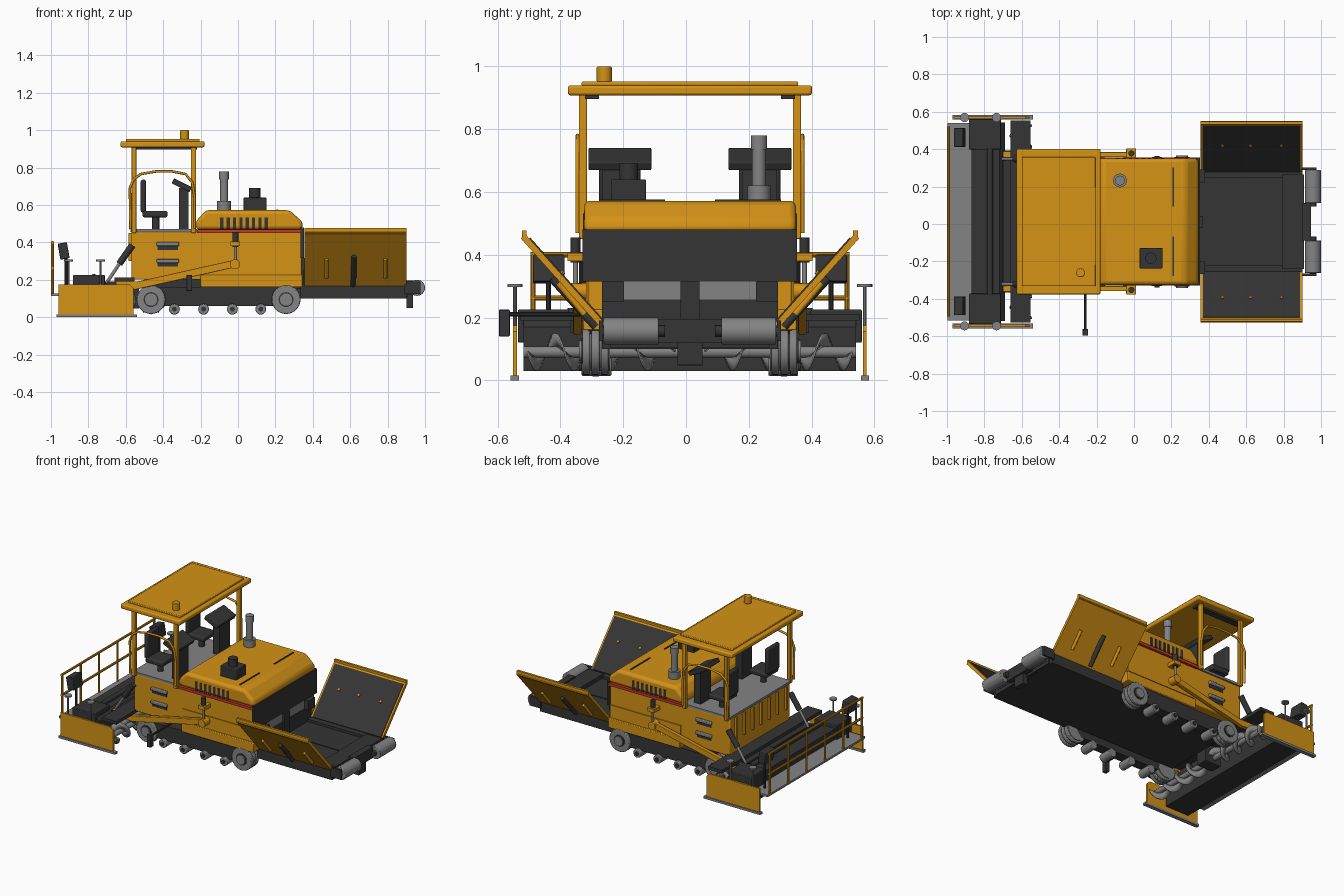
import bpy, bmesh, math
from mathutils import Vector

cube = bpy.data.objects.get("Cube")
if cube:
    bpy.data.objects.remove(cube, do_unlink=True)


def material(name, rgb):
    m = bpy.data.materials.new(name)
    m.use_nodes = True
    m.diffuse_color = (*rgb, 1)
    m.node_tree.nodes["Principled BSDF"].inputs["Base Color"].default_value = (*rgb, 1)
    return m


YELLOW = material("amber_yellow", (0.66, 0.29, 0.008))
DARK = material("charcoal", (0.035, 0.035, 0.035))
GRAY = material("steel_gray", (0.23, 0.23, 0.235))
RED = material("stripe_red", (0.55, 0.04, 0.02))
CENTRE_Y = 0.0125
SIDES = ((1, "left"), (-1, "right"))
parts = []


def finish(name, bm, mat, bevel=0, segments=2):
    bmesh.ops.recalc_face_normals(bm, faces=bm.faces)
    me = bpy.data.meshes.new(name)
    bm.to_mesh(me)
    bm.free()
    me.materials.append(mat)
    ob = bpy.data.objects.new(name, me)
    ob.location.y = CENTRE_Y
    bpy.context.collection.objects.link(ob)
    if bevel:
        mod = ob.modifiers.new("Bevel", "BEVEL")
        mod.width, mod.segments, mod.limit_method = bevel, segments, "ANGLE"
    parts.append(ob)
    return ob


def prism(name, pts, axis, a, b, mat, bevel=0, segments=2):
    """Extrude a 2D outline along an axis: 'x' uses (y, z), 'y' uses (x, z)."""
    bm = bmesh.new()
    place = (lambda p, t: (t, p[0], p[1])) if axis == "x" else (lambda p, t: (p[0], t, p[1]))
    ends = [[bm.verts.new(place(p, t)) for p in pts] for t in (a, b)]
    bm.faces.new(ends[0])
    bm.faces.new(ends[1])
    for i in range(len(pts)):
        j = (i + 1) % len(pts)
        bm.faces.new((ends[0][i], ends[0][j], ends[1][j], ends[1][i]))
    return finish(name, bm, mat, bevel, segments)


def box(name, x0, x1, y0, y1, z0, z1, mat, bevel=0):
    return prism(name, [(x0, z0), (x1, z0), (x1, z1), (x0, z1)], "y", y0, y1, mat, bevel)


def cyl(name, p, q, r, mat, n=20, r2=None, bevel=0):
    p, q = Vector(p), Vector(q)
    bm = bmesh.new()
    bmesh.ops.create_cone(bm, cap_ends=True, segments=n, radius1=r,
                          radius2=r if r2 is None else r2, depth=(q - p).length)
    rot = (q - p).to_track_quat("Z", "Y").to_matrix()
    for v in bm.verts:
        v.co = rot @ v.co + (p + q) / 2
    return finish(name, bm, mat, bevel)


def tube(name, pts, r, mat):
    cu = bpy.data.curves.new(name, "CURVE")
    cu.dimensions, cu.bevel_depth, cu.bevel_resolution = "3D", r, 2
    sp = cu.splines.new("POLY")
    sp.points.add(len(pts) - 1)
    for pt, co in zip(sp.points, pts):
        pt.co = (*co, 1)
    cu.materials.append(mat)
    ob = bpy.data.objects.new(name, cu)
    ob.location.y = CENTRE_Y
    bpy.context.collection.objects.link(ob)


def slab(p, q, t0, t1):
    """Four-point outline running p to q, between two offsets along its normal."""
    p, q = Vector(p), Vector(q)
    n = Vector((p.y - q.y, q.x - p.x)).normalized()
    return [p + n * t0, q + n * t0, q + n * t1, p + n * t1]


# Main body, hood and platform
box("engine_body", -0.22, 0.34, -0.325, 0.325, 0.2, 0.47, YELLOW, 0.006)
box("rear_body", -0.57, -0.2, -0.325, 0.325, 0.2, 0.456, YELLOW, 0.006)
box("platform_deck", -0.575, -0.22, -0.33, 0.33, 0.456, 0.472, GRAY)
hood = [(-0.225, 0.468), (0.345, 0.468), (0.345, 0.51), (0.275, 0.572), (-0.17, 0.572), (-0.225, 0.515)]
prism("hood", hood, "y", -0.338, 0.338, YELLOW, 0.02, 3)
box("front_bulkhead", 0.335, 0.352, -0.342, 0.342, 0.315, 0.48, DARK)
box("conveyor_tunnel_plate", 0.335, 0.35, -0.21, 0.21, 0.255, 0.315, GRAY)
box("conveyor_tunnel_base", 0.335, 0.352, -0.28, 0.28, 0.1, 0.258, DARK)
box("tunnel_divider", 0.345, 0.365, -0.03, 0.03, 0.12, 0.315, DARK)
for i in range(7):
    y = -0.27 + i * 0.09
    box("rear_rib", -0.585, -0.565, y - 0.006, y + 0.006, 0.3, 0.45, YELLOW)

for s, side in SIDES:
    box(side + "_stripe", -0.22, 0.338, s * 0.32, s * 0.342, 0.45, 0.468, RED)
    box(side + "_fender", -0.2, 0.345, s * 0.25, s * 0.34, 0.16, 0.225, YELLOW, 0.004)
    box(side + "_side_panel", -0.2, 0.335, s * 0.32, s * 0.331, 0.232, 0.315, YELLOW)
    box(side + "_tunnel_cheek", 0.34, 0.38, s * 0.21, s * 0.28, 0.25, 0.315, DARK)
    box(side + "_hood_slot", 0.205, 0.214, s * 0.08, s * 0.29, 0.568, 0.576, DARK)
    for i in range(8):
        x = -0.095 + i * 0.034
        box(side + "_vent", x, x + 0.017, s * 0.33, s * 0.341, 0.473, 0.532, DARK)
    for z in (0.29, 0.38):
        box(side + "_step", -0.435, -0.315, s * 0.32, s * 0.34, z, z + 0.022, GRAY, 0.005)
        box(side + "_step_recess", -0.43, -0.32, s * 0.32, s * 0.328, z - 0.02, z, DARK)

# Exhaust, air cleaner and beacon
for r, z0, z1 in ((0.037, 0.565, 0.62), (0.022, 0.62, 0.74), (0.026, 0.735, 0.78)):
    cyl("exhaust", (-0.075, 0.22, z0), (-0.075, 0.22, z1), r, GRAY)
box("air_cleaner_box", 0.03, 0.152, -0.25, -0.14, 0.565, 0.64, DARK, 0.004)
cyl("air_cleaner_cap", (0.09, -0.195, 0.64), (0.09, -0.195, 0.69), 0.03, DARK)
cyl("beacon", (-0.286, -0.273, 0.95), (-0.286, -0.273, 1.0), 0.024, YELLOW, bevel=0.004)

# Canopy with posts and side hoops
box("canopy", -0.628, -0.179, -0.389, 0.389, 0.908, 0.94, YELLOW, 0.008)
box("canopy_top_panel", -0.6, -0.205, -0.345, 0.345, 0.938, 0.952, YELLOW, 0.004)
for s, side in SIDES:
    for x in (-0.557, -0.238):
        box(side + "_canopy_post", x - 0.013, x + 0.013, s * 0.328, s * 0.354, 0.45, 0.91, YELLOW, 0.004)
    box(side + "_canopy_lamp_bar", -0.57, -0.22, s * 0.29, s * 0.335, 0.896, 0.91, DARK)
    hoop = [(-0.575, 0.47), (-0.578, 0.69), (-0.56, 0.735), (-0.52, 0.765), (-0.44, 0.779),
            (-0.35, 0.779), (-0.28, 0.765), (-0.245, 0.72), (-0.232, 0.64), (-0.232, 0.47)]
    tube(side + "_hoop", [(x, s * 0.358, z) for x, z in hoop], 0.007, YELLOW)

    # Seats and control consoles
    y = s * 0.223
    cyl(side + "_seat_pedestal", (-0.44, y, 0.47), (-0.44, y, 0.54), 0.02, DARK)
    box(side + "_seat_cushion", -0.51, -0.377, y - 0.068, y + 0.068, 0.533, 0.568, DARK, 0.01)
    box(side + "_seat_back", -0.52, -0.492, y - 0.066, y + 0.066, 0.56, 0.735, DARK, 0.01)
    box(side + "_console_column", -0.315, -0.265, y - 0.055, y + 0.055, 0.47, 0.69, DARK)
    panel = slab((-0.355, 0.715), (-0.26, 0.668), 0, 0.03)
    prism(side + "_console_panel", panel, "y", y - 0.1, y + 0.1, DARK, 0.004)

# Crawler undercarriage
box("belly_plate", -0.5, 0.9, -0.24, 0.24, 0.1, 0.15, DARK)
box("belly_frame", -0.5, 0.345, -0.25, 0.25, 0.15, 0.21, DARK)
teeth = [(-0.465 + r * math.cos(a), 0.096 + r * math.sin(a)) for k in range(36)
         for a in [k * math.tau / 36] for r in [0.084 if k % 3 == 0 else 0.072]]
for s, side in SIDES:
    frame = [(-0.42, 0.16), (-0.4, 0.06), (0.22, 0.06), (0.3, 0.16)]
    prism(side + "_track_frame", frame, "y", s * 0.255, s * 0.325, DARK)
    prism(side + "_sprocket", teeth, "y", s * 0.29, s * 0.31, GRAY)
    for x in (-0.465, 0.257):
        for a, b in ((0.26, 0.284), (0.288, 0.314), (0.318, 0.342)):
            cyl(side + "_track_wheel", (x, s * a, 0.094), (x, s * b, 0.094), 0.077, GRAY, 32, bevel=0.005)
        cyl(side + "_wheel_core", (x, s * 0.255, 0.094), (x, s * 0.34, 0.094), 0.064, GRAY, 24)
        cyl(side + "_wheel_ring", (x, s * 0.335, 0.094), (x, s * 0.346, 0.094), 0.04, DARK)
        cyl(side + "_wheel_hub", (x, s * 0.335, 0.094), (x, s * 0.354, 0.094), 0.033, GRAY)
    for x in (-0.34, -0.184, -0.03, 0.122):
        cyl(side + "_track_roller", (x, s * 0.25, 0.043), (x, s * 0.345, 0.043), 0.029, GRAY, bevel=0.004)
        cyl(side + "_roller_cap", (x, s * 0.34, 0.043), (x, s * 0.352, 0.043), 0.013, DARK, 12)

# Hopper floor, wings and push rollers
for s, side in SIDES:
    box(side + "_conveyor", 0.345, 0.91, s * 0.004, s * 0.235, 0.13, 0.158, DARK)
    box(side + "_conveyor_edge", 0.345, 0.9, s * 0.235, s * 0.28, 0.1, 0.175, DARK)
    low, high = (s * 0.275, 0.175), (s * 0.53, 0.46)
    wing = slab(low, high, -s * 0.012, s * 0.008)
    prism(side + "_hopper_wing", wing, "x", 0.355, 0.9, YELLOW)
    lining = slab((s * 0.275, 0.175), (s * 0.518, 0.447), s * 0.005, s * 0.012)
    prism(side + "_wing_lining", lining, "x", 0.368, 0.888, DARK)
    box(side + "_wing_lip", 0.355, 0.9, s * 0.52, s * 0.535, 0.445, 0.477, YELLOW)
    for x, mat in ((0.473, YELLOW), (0.623, DARK), (0.788, YELLOW)):
        cyl(side + "_wing_rib", (x, s * 0.335, 0.21), (x, s * 0.42, 0.31), 0.01, mat, 12)
        cyl(side + "_wing_bolt", (x, s * 0.413, 0.335), (x, s * 0.403, 0.347), 0.008, YELLOW, 8)
    cyl(side + "_wing_cylinder", (0.615, s * 0.30, 0.17), (0.62, s * 0.44, 0.325), 0.013, DARK, 12)
    cyl(side + "_push_roller", (0.957, s * 0.1, 0.157), (0.957, s * 0.275, 0.157), 0.043, GRAY, 24, bevel=0.004)
    cyl(side + "_roller_axle", (0.957, s * 0.08, 0.157), (0.957, s * 0.29, 0.157), 0.018, DARK)
    box(side + "_roller_arm", 0.89, 0.975, s * 0.277, s * 0.29, 0.125, 0.19, DARK)
box("hopper_apron", 0.79, 0.908, -0.253, 0.253, 0.105, 0.185, DARK)
box("push_bar", 0.9, 0.945, -0.1, 0.1, 0.12, 0.195, DARK)
box("tow_hook", 0.9, 0.935, -0.04, 0.04, 0.05, 0.13, DARK)

# Tow arms, tow-point cylinders and screed lift cylinders
for s, side in SIDES:
    arm = slab((-0.56, 0.165), (0.0, 0.29), -0.02, 0.02)
    prism(side + "_tow_arm", arm, "y", s * 0.345, s * 0.372, YELLOW, 0.003)
    box(side + "_tow_link", -0.7, -0.54, s * 0.345, s * 0.372, 0.15, 0.19, YELLOW)
    cyl(side + "_tow_pivot", (-0.016, s * 0.33, 0.283), (-0.016, s * 0.385, 0.283), 0.027, YELLOW)
    cyl(side + "_tow_cylinder", (-0.014, s * 0.365, 0.375), (-0.014, s * 0.365, 0.455), 0.016, DARK)
    cyl(side + "_tow_rod", (-0.014, s * 0.365, 0.28), (-0.014, s * 0.365, 0.375), 0.008, GRAY, 12)
    box(side + "_tow_bracket", -0.04, 0.012, s * 0.32, s * 0.39, 0.38, 0.405, YELLOW)
    cyl(side + "_lift_cylinder", (-0.565, s * 0.335, 0.385), (-0.635, s * 0.335, 0.285), 0.018, DARK)
    cyl(side + "_lift_rod", (-0.635, s * 0.335, 0.285), (-0.705, s * 0.335, 0.18), 0.009, GRAY, 12)
cyl("side_sensor_bar", (-0.26, -0.32, 0.21), (-0.26, -0.58, 0.21), 0.007, DARK, 10)
box("side_sensor", -0.275, -0.245, -0.609, -0.574, 0.14, 0.225, DARK, 0.003)

# Auger, with opposite spirals on each side
cyl("auger_shaft", (-0.605, -0.53, 0.09), (-0.605, 0.53, 0.09), 0.018, GRAY)
box("auger_gearbox", -0.65, -0.53, -0.04, 0.04, 0.045, 0.17, DARK)
for s, side in SIDES:
    bm = bmesh.new()
    rows = []
    for k in range(97):
        a = k * math.tau / 24
        rows.append([bm.verts.new((-0.605 + r * math.cos(a), s * (0.05 + k * 0.0049),
                                   0.09 + r * math.sin(a))) for r in (0.015, 0.06)])
    for p, q in zip(rows, rows[1:]):
        bm.faces.new((p[0], p[1], q[1], q[0]))
    flight = finish(side + "_auger_flight", bm, GRAY)
    flight.modifiers.new("Thickness", "SOLIDIFY").thickness = 0.006

# Screed with end plates, walkway and rail
screed = [(-0.87, 0.03), (-0.69, 0.03), (-0.69, 0.17), (-0.72, 0.2), (-0.87, 0.2)]
prism("screed_body", screed, "y", -0.53, 0.53, DARK)
box("auger_cover", -0.66, -0.553, -0.54, 0.54, 0.19, 0.212, DARK)
box("screed_link_beam", -0.7, -0.65, -0.38, 0.38, 0.15, 0.19, DARK)
cyl("screed_top_tube", (-0.77, -0.39, 0.215), (-0.77, 0.39, 0.215), 0.016, DARK)
box("walkway", -0.997, -0.865, -0.528, 0.528, 0.113, 0.127, GRAY)
for s, side in SIDES:
    box(side + "_extension_box", -0.882, -0.712, s * 0.385, s * 0.548, 0.12, 0.225, DARK, 0.004)
    plate = [(-0.96, 0.015), (-0.56, 0.015), (-0.56, 0.155), (-0.58, 0.175), (-0.96, 0.175)]
    prism(side + "_end_plate", plate, "y", s * 0.551, s * 0.563, YELLOW)
    box(side + "_skid", -0.97, -0.54, s * 0.545, s * 0.571, 0, 0.015, GRAY)
    for x in (-0.906, -0.735):
        cyl(side + "_crank", (x, s * 0.557, 0.03), (x, s * 0.557, 0.3), 0.006, GRAY, 10)
        cyl(side + "_crank_wheel", (x, s * 0.557, 0.298), (x, s * 0.557, 0.307), 0.024, GRAY)
    tilt = slab((-0.905, 0.315), (-0.92, 0.4), -0.005, 0.045)
    prism(side + "_screed_panel", tilt, "y", s * 0.4, s * 0.5, DARK, 0.004)
    cyl(side + "_panel_stand", (-0.92, s * 0.45, 0.12), (-0.92, s * 0.45, 0.33), 0.008, DARK, 10)
for z in (0.4, 0.262):
    cyl("walkway_rail", (-0.992, -0.508, z), (-0.992, 0.508, z), 0.008, YELLOW, 10)
for i in range(6):
    y = -0.5 + i * 0.2
    cyl("walkway_post", (-0.992, y, 0.115), (-0.992, y, 0.4), 0.008, YELLOW, 10)

# Smooth round parts while keeping hard edges
bpy.ops.object.select_all(action="DESELECT")
for ob in parts:
    ob.select_set(True)
bpy.context.view_layer.objects.active = parts[0]
bpy.ops.object.shade_smooth_by_angle(angle=math.radians(35))
